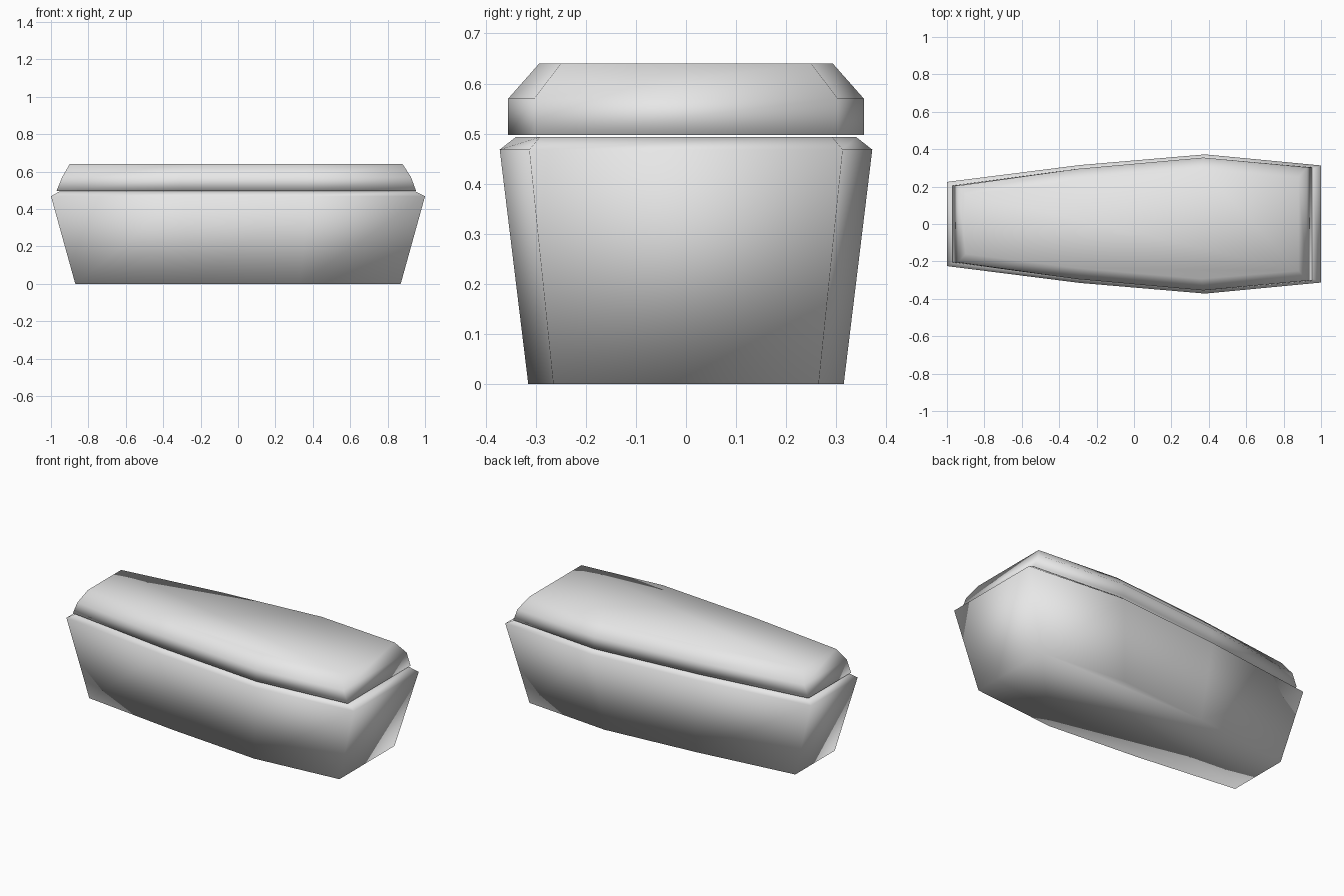
import bpy
import bmesh

if "Cube" in bpy.data.objects:
    bpy.data.objects.remove(bpy.data.objects["Cube"])

grey = bpy.data.materials.new("plain grey")
grey.diffuse_color = (0.8, 0.8, 0.8, 1)
grey.use_nodes = True
grey.node_tree.nodes["Principled BSDF"].inputs["Base Color"].default_value = grey.diffuse_color


def loft(name, levels):
    """Skin a stack of mirrored tapering outlines and cap both ends.
    Each level is z followed by (x, half width) stations, foot to head."""
    bm = bmesh.new()
    rings = []
    for z, stations in levels:
        outline = [(x, -w) for x, w in stations]
        outline += [(x, w) for x, w in reversed(stations)]
        rings.append([bm.verts.new((x, y, z)) for x, y in outline])
    for low, high in zip(rings, rings[1:]):
        n = len(low)
        for i in range(n):
            j = (i + 1) % n
            bm.faces.new((low[i], low[j], high[j], high[i]))
    bm.faces.new(rings[0][::-1])
    bm.faces.new(rings[-1])
    bmesh.ops.recalc_face_normals(bm, faces=bm.faces[:])
    for f in bm.faces:
        f.smooth = True
    mesh = bpy.data.meshes.new(name)
    bm.to_mesh(mesh)
    bm.free()
    mesh.materials.append(grey)
    obj = bpy.data.objects.new(name, mesh)
    bpy.context.collection.objects.link(obj)
    return obj


# Flared box with a sloping rim
loft("box_body", [
    (0.0, [(-0.87, 0.19), (-0.25, 0.265), (0.33, 0.315), (0.87, 0.265)]),
    (0.468, [(-1.0, 0.225), (-0.29, 0.315), (0.38, 0.372), (1.0, 0.313)]),
    (0.493, [(-0.955, 0.198), (-0.29, 0.282), (0.37, 0.34), (0.95, 0.292)]),
])

# Lid with upright sides and a chamfered top
loft("lid", [
    (0.497, [(-0.97, 0.205), (-0.30, 0.295), (0.37, 0.355), (0.952, 0.303)]),
    (0.57, [(-0.94, 0.205), (-0.30, 0.295), (0.37, 0.355), (0.925, 0.303)]),
    (0.64, [(-0.90, 0.16), (-0.28, 0.238), (0.36, 0.293), (0.88, 0.25)]),
])
